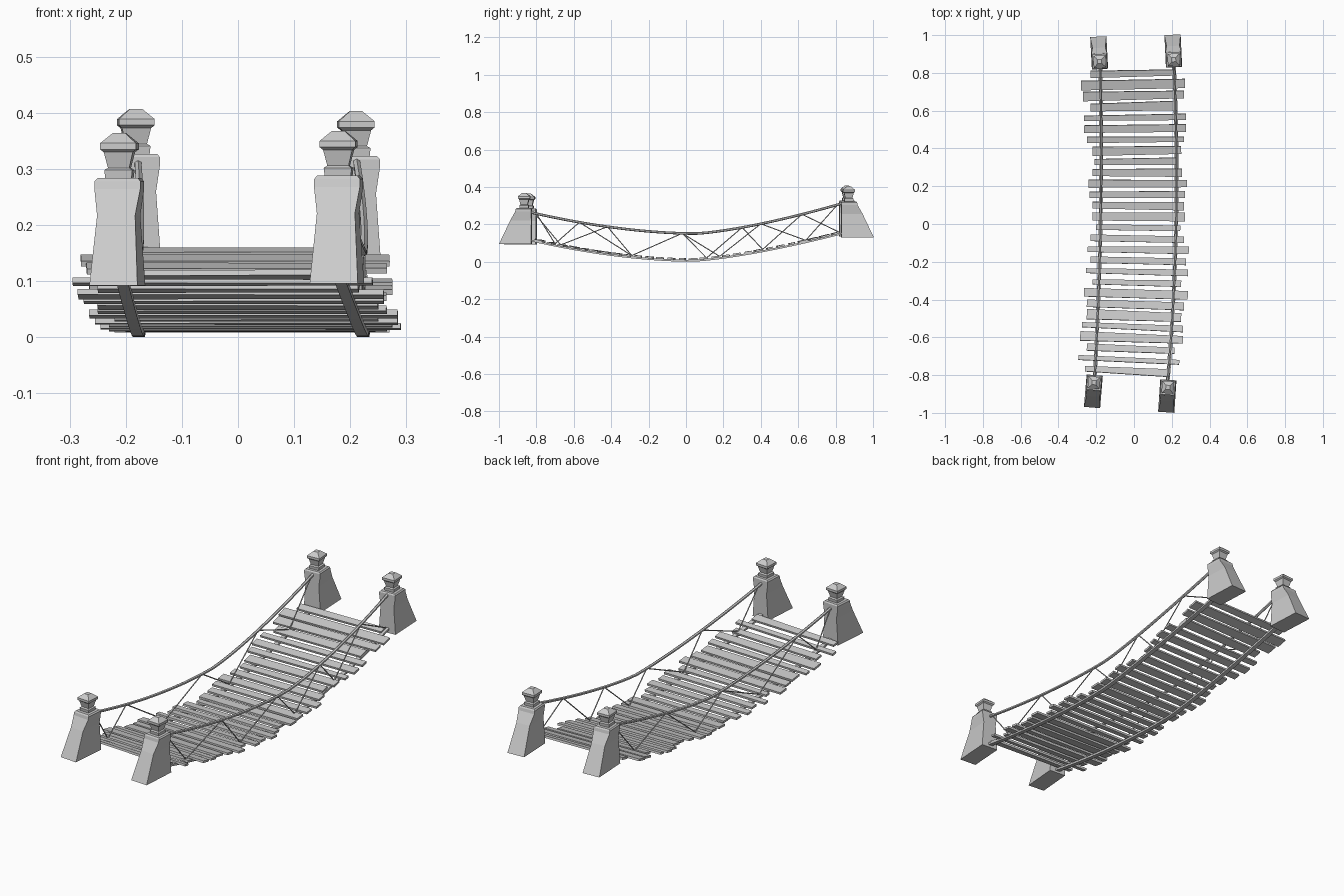
import bpy, bmesh, math, random
from mathutils import Vector, Matrix

if "Cube" in bpy.data.objects:
    bpy.data.objects.remove(bpy.data.objects["Cube"])

random.seed(4)


def finish(name, bm):
    bmesh.ops.recalc_face_normals(bm, faces=bm.faces)
    me = bpy.data.meshes.new(name)
    bm.to_mesh(me)
    bm.free()
    ob = bpy.data.objects.new(name, me)
    bpy.context.collection.objects.link(ob)
    return ob


def loft(bm, rings):
    """Skin a list of equally long point rings and cap both ends."""
    vs = [[bm.verts.new(p) for p in r] for r in rings]
    n = len(vs[0])
    for a, b in zip(vs, vs[1:]):
        for i in range(n):
            bm.faces.new((a[i], a[(i + 1) % n], b[(i + 1) % n], b[i]))
    bm.faces.new(vs[0][::-1])
    bm.faces.new(vs[-1])


def tube(bm, pts, rw, rh, n):
    """Sweep an n-sided section along a path."""
    rings = []
    for i, p in enumerate(pts):
        t = (pts[min(i + 1, len(pts) - 1)] - pts[max(i - 1, 0)]).normalized()
        up = Vector((1, 0, 0)).cross(t).normalized()
        side = t.cross(up)
        ring = []
        for k in range(n):
            a = math.tau * (k + 0.5) / n
            ring.append(p + side * rw * math.cos(a) + up * rh * math.sin(a))
        rings.append(ring)
    loft(bm, rings)


def sag(y, y0, low, front, back):
    """Hanging curve with a different rise towards each end."""
    u = y - y0
    if u < 0:
        return low + front * (-u / (y0 + 0.82)) ** 1.8
    return low + back * (u / (0.82 - y0)) ** 1.4


def deck_z(y):
    return sag(y, 0.03, 0.005, 0.107, 0.143)


def rail_z(y):
    return sag(y, 0.05, 0.151, 0.111, 0.157)


def rope_x(y, ends):
    a, m, b = ends
    u = y / 0.82
    return m + (b - a) / 2 * u + ((a + b) / 2 - m) * u * u


def rect(x, y0, y1, z):
    return [(-x, y0, z), (x, y0, z), (x, y1, z), (-x, y1, z)]


# Posts: slanted pedestal with a stacked square finial
def post(name, inner, outer, z):
    bm = bmesh.new()
    body = [(0.043, 0.172, 0), (0.034, 0.113, 0.125), (0.041, 0.086, 0.172),
            (0.041, 0.083, 0.186), (0.036, 0.078, 0.192)]
    loft(bm, [rect(x, 0.004 if h > 0.19 else 0, d, h) for x, d, h in body])
    cap = [(0.023, 0.188), (0.025, 0.206), (0.019, 0.21), (0.026, 0.238),
           (0.032, 0.243), (0.032, 0.254), (0.011, 0.272)]
    loft(bm, [rect(r, 0.04 - r, 0.04 + r, h) for r, h in cap])
    d = Vector(outer) - Vector(inner)
    rot = Matrix.Rotation(math.atan2(d.y, d.x) - math.pi / 2, 4, 'Z')
    bm.transform(Matrix.Translation((*inner, z)) @ rot)
    finish(name, bm)


post("post_front_left", (-0.208, -0.80), (-0.222, -0.97), 0.092)
post("post_front_right", (0.182, -0.825), (0.171, -0.99), 0.096)
post("post_back_left", (-0.18, 0.82), (-0.189, 0.99), 0.135)
post("post_back_right", (0.212, 0.83), (0.204, 1.0), 0.131)

# Ropes and zigzag side lacing
sides = {
    "left": ((-0.209, -0.177, -0.178),
             (-0.80, -0.70, -0.57, -0.29, -0.02, 0.18, 0.40, 0.64, 0.81)),
    "right": ((0.179, 0.223, 0.212),
              (-0.81, -0.67, -0.42, -0.29, -0.02, 0.11, 0.30, 0.41, 0.62, 0.82)),
}
ys = [-0.83 + 1.67 * i / 32 for i in range(33)]
for side, (ends, knots) in sides.items():
    bm = bmesh.new()
    tube(bm, [Vector((rope_x(y, ends), y, rail_z(y))) for y in ys], 0.007, 0.007, 6)
    finish("hand_rope_" + side, bm)

    bm = bmesh.new()
    tube(bm, [Vector((rope_x(y, ends), y, deck_z(y))) for y in ys], 0.0145, 0.007, 4)
    finish("deck_rope_" + side, bm)

    bm = bmesh.new()
    pts = [Vector((rope_x(y, ends), y, deck_z(y) + 0.01 if i % 2 else rail_z(y)))
           for i, y in enumerate(knots)]
    for a, b in zip(pts, pts[1:]):
        tube(bm, [a, b], 0.0028, 0.0028, 5)
    finish("lacing_" + side, bm)

# Planks from back to front: left end, right end, width
planks = [(-.23, .21, .035), (-.28, .27, .05), (-.27, .265, .045), (-.23, .23, .045),
          (-.265, .275, .03), (-.265, .275, .04), (-.25, .265, .03), (-.22, .25, .045),
          (-.21, .23, .035), (-.22, .255, .04), (-.24, .28, .04), (-.235, .27, .035),
          (-.22, .265, .04), (-.22, .27, .045), (-.2, .245, .03), (-.23, .265, .035),
          (-.245, .29, .035), (-.23, .275, .035), (-.255, .285, .03), (-.22, .25, .03),
          (-.265, .285, .045), (-.25, .265, .04), (-.25, .25, .05), (-.275, .26, .03),
          (-.285, .26, .045), (-.25, .215, .035), (-.295, .24, .025), (-.26, .19, .035)]
for i, (x0, x1, w) in enumerate(planks):
    y = 0.797 - 1.575 * i / (len(planks) - 1)
    bm = bmesh.new()
    taper = random.uniform(-0.003, 0.003)
    t = 0.005
    rings = []
    for x, s in ((x0, -1), (x1, 1)):
        h = w / 2 + s * taper
        x -= (x0 + x1) / 2
        rings.append([(x, -h, -t), (x, h, -t), (x, h, t), (x, -h, t)])
    loft(bm, rings)
    slope = math.atan((deck_z(y + 0.01) - deck_z(y - 0.01)) / 0.02)
    yaw = math.radians(-0.6 + 2.8 * y + random.uniform(-0.4, 0.4))
    bm.transform(Matrix.Translation(((x0 + x1) / 2, y, deck_z(y) + 0.009))
                 @ Matrix.Rotation(yaw, 4, 'Z') @ Matrix.Rotation(slope, 4, 'X'))
    finish("plank_%02d" % (i + 1), bm)
